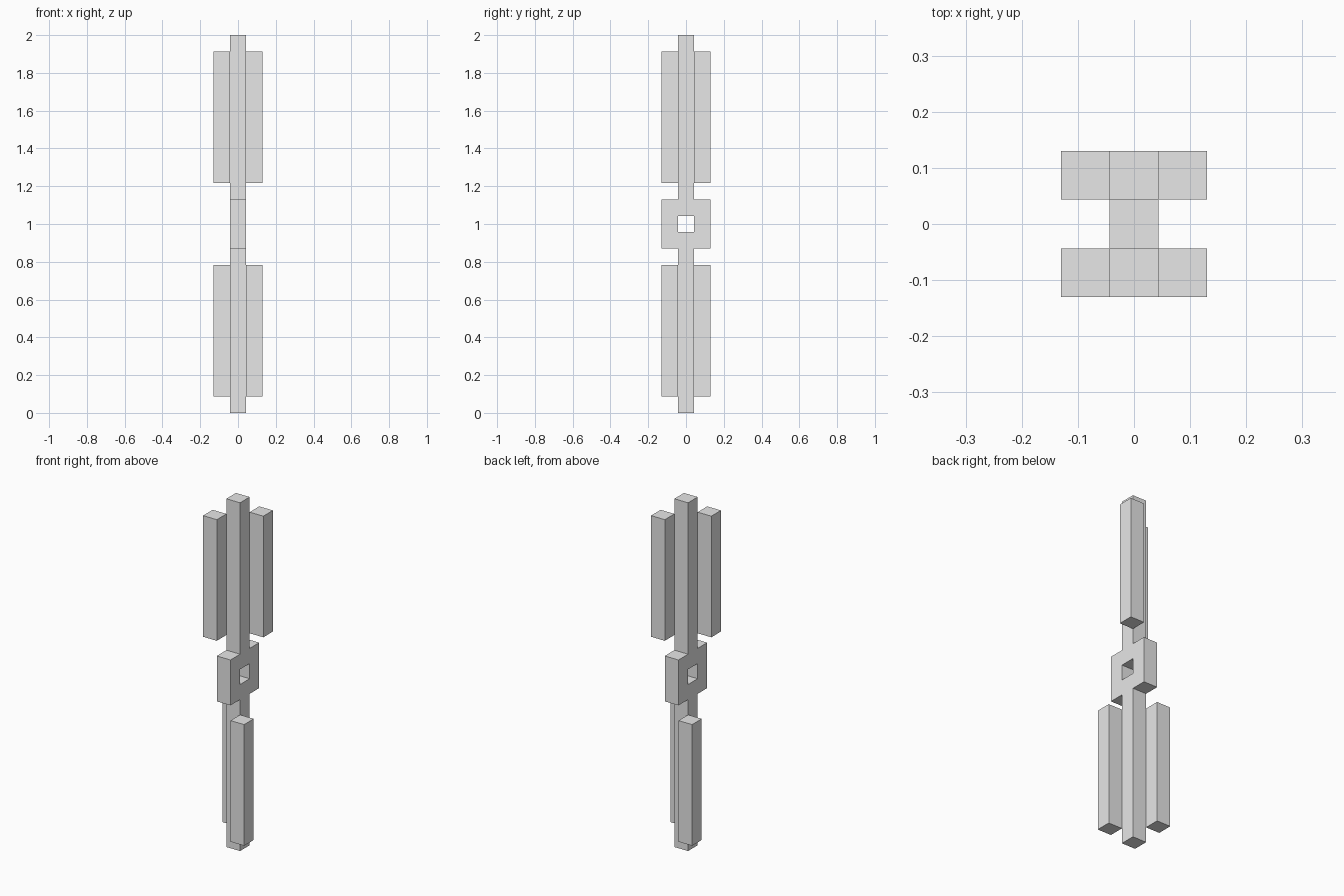
import bpy, bmesh, math
from mathutils import Matrix

if "Cube" in bpy.data.objects:
    bpy.data.objects.remove(bpy.data.objects["Cube"])

U = 2 / 23          # the whole model sits on a grid of 23 units in height
H = U / 2

grey = bpy.data.materials.new("light grey")
grey.diffuse_color = (0.8, 0.8, 0.8, 1)
grey.use_nodes = True
grey.node_tree.nodes["Principled BSDF"].inputs["Base Color"].default_value = grey.diffuse_color


def finish(name, bm):
    bmesh.ops.recalc_face_normals(bm, faces=bm.faces)
    mesh = bpy.data.meshes.new(name)
    bm.to_mesh(mesh)
    bm.free()
    mesh.materials.append(grey)
    obj = bpy.data.objects.new(name, mesh)
    bpy.context.collection.objects.link(obj)
    return obj


def bar(name, x, y, z0, z1):
    bm = bmesh.new()
    bmesh.ops.create_cube(bm, size=1, matrix=Matrix.Translation((x, y, (z0 + z1) / 2))
                          @ Matrix.Diagonal((U, U, z1 - z0, 1)))
    return finish(name, bm)


# Central shaft with its square hub: one outline with a square hole, extruded along x
right = [(0.5, 0), (0.5, 10), (1.5, 10), (1.5, 13), (0.5, 13), (0.5, 23)]
outline = right + [(-y, z) for y, z in reversed(right)]
hole = [(-0.5, 11), (0.5, 11), (0.5, 12), (-0.5, 12)]

bm = bmesh.new()
edges = []
for loop in (outline, hole):
    vs = [bm.verts.new((-H, y * U, z * U)) for y, z in loop]
    edges += [bm.edges.new((a, b)) for a, b in zip(vs, vs[1:] + vs[:1])]
bmesh.ops.triangle_fill(bm, edges=edges, use_beauty=True, normal=(1, 0, 0))
ext = bmesh.ops.extrude_face_region(bm, geom=bm.faces[:], use_keep_orig=True)
bmesh.ops.translate(bm, vec=(U, 0, 0),
                    verts=[g for g in ext["geom"] if isinstance(g, bmesh.types.BMVert)])
bmesh.ops.dissolve_limit(bm, angle_limit=math.radians(1), verts=bm.verts, edges=bm.edges)
finish("shaft_and_hub", bm)

# Side bars: opposite corners above the hub, the other two corners below
for side, label in ((-1, "left"), (1, "right")):
    bar(f"upper_bar_{label}", side * U, side * U, 14 * U, 22 * U)
    bar(f"lower_bar_{label}", side * U, -side * U, 1 * U, 9 * U)
